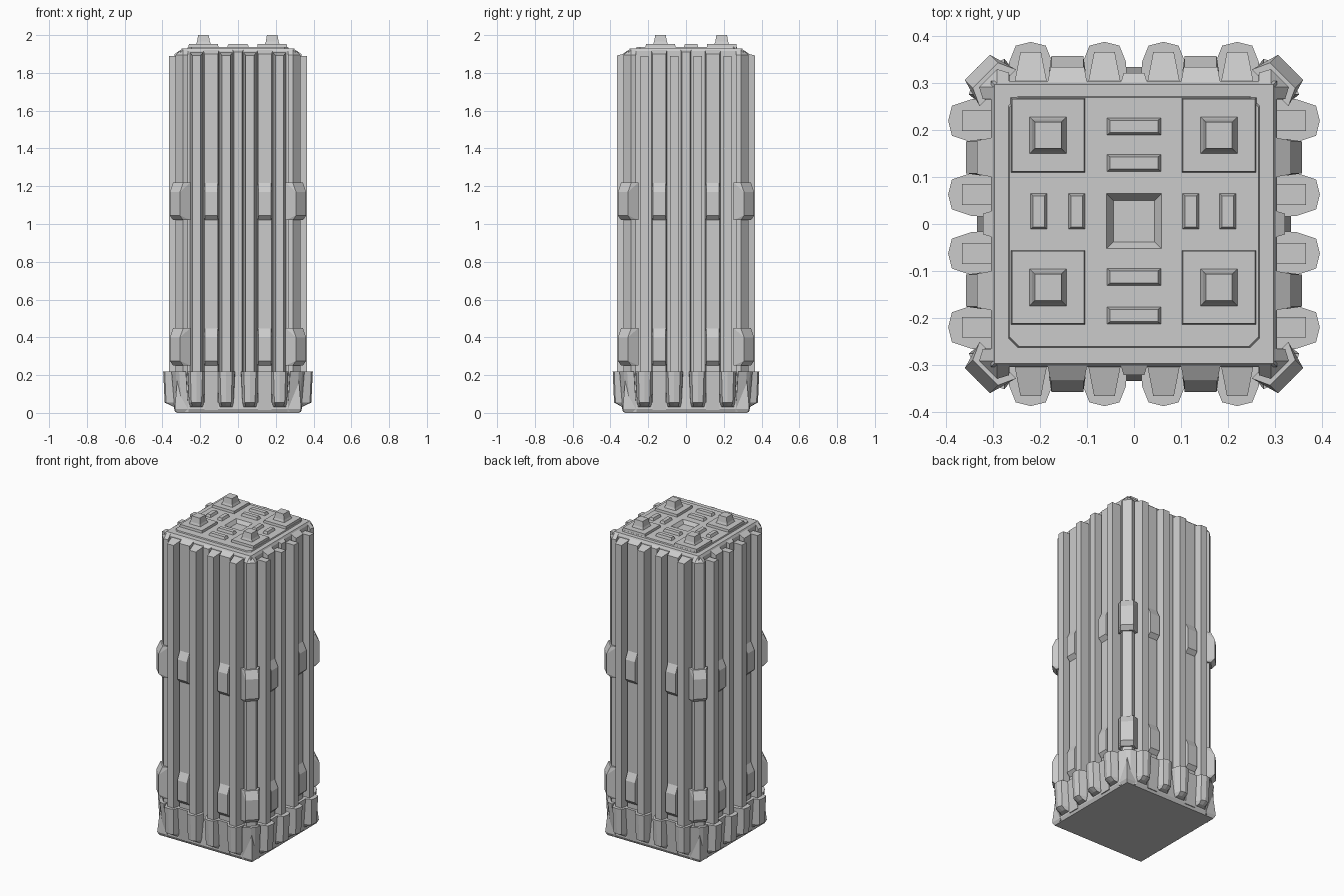
import bpy, bmesh
from mathutils import Matrix
from math import pi

if "Cube" in bpy.data.objects:
    bpy.data.objects.remove(bpy.data.objects["Cube"])


def loft(bm, rings):
    """Closed flat-faced solid through rings of equal point count."""
    vs = [[bm.verts.new(p) for p in r] for r in rings]
    n = len(vs[0])
    for a, b in zip(vs, vs[1:]):
        for i in range(n):
            j = (i + 1) % n
            bm.faces.new((a[i], a[j], b[j], b[i]))
    bm.faces.new(vs[0][::-1])
    bm.faces.new(vs[-1])


def finish(name, bm):
    bmesh.ops.recalc_face_normals(bm, faces=bm.faces)
    me = bpy.data.meshes.new(name)
    bm.to_mesh(me)
    bm.free()
    ob = bpy.data.objects.new(name, me)
    bpy.context.collection.objects.link(ob)
    return ob


def rect(x, y, hx, hy, z):
    return [(x - hx, y - hy, z), (x + hx, y - hy, z), (x + hx, y + hy, z), (x - hx, y + hy, z)]


def block(bm, x, y, *levels):
    """Stack of rectangles given as (half x, half y, z)."""
    loft(bm, [rect(x, y, *l) for l in levels])


def around(name, build):
    """Build a part on the front and repeat it on four sides."""
    bm = bmesh.new()
    for k in range(4):
        part = bmesh.new()
        build(part, k % 2)
        part.transform(Matrix.Rotation(k * pi / 2, 4, 'Z'))
        me = bpy.data.meshes.new("tmp")
        part.to_mesh(me)
        part.free()
        bm.from_mesh(me)
        bpy.data.meshes.remove(me)
    return finish(name, bm)


def strip(bm, t, w_in, d_in, w_out, d_out, levels):
    """Upright bar on the front; levels are (z inner, z outer, outer pull-in)."""
    loft(bm, [[(t - w_in, -d_in, zi), (t - w_out, -d_out + p, zo),
               (t + w_out, -d_out + p, zo), (t + w_in, -d_in, zi)] for zi, zo, p in levels])


# Tower core with bevelled roof edge
bm = bmesh.new()
block(bm, 0, 0, (.305, .305, .1), (.305, .305, 1.915), (.297, .297, 1.93))
core = finish("tower_core", bm)

# Raised roof slab with clipped corners
bm = bmesh.new()
def clipped(h, c, z):
    return [(sx * a, sy * b + .004, z) for sx, sy, a, b in (
        (-1, -1, h - c, h), (1, -1, h - c, h), (1, -1, h, h - c), (1, 1, h, h - c),
        (1, 1, h - c, h), (-1, 1, h - c, h), (-1, 1, h, h - c), (-1, -1, h, h - c))]
loft(bm, [clipped(.271, .02, 1.92), clipped(.265, .02, 1.937)])
slab = finish("roof_slab", bm)

# Central roof pit
bm = bmesh.new()
block(bm, 0, .006, (.044, .044, 1.915), (.062, .062, 1.942))
cutter = finish("pit_cutter", bm)
cutter.hide_render = True
cutter.hide_viewport = True
for ob in (core, slab):
    m = ob.modifiers.new("pit", 'BOOLEAN')
    m.operation = 'DIFFERENCE'
    m.solver = 'EXACT'
    m.object = cutter

# Stepped corner pads and peaks on the roof
bm = bmesh.new()
for x in (-.183, .181):
    for y in (.189, -.135):
        block(bm, x, y, (.08, .08, 1.93), (.077, .077, 1.952))
        block(bm, x, y, (.04, .04, 1.95), (.034, .034, 1.965), (.028, .028, 2.0))
finish("roof_peaks", bm)

# Small roof vents
bm = bmesh.new()
for y in (.208, .13, -.113, -.195):
    block(bm, 0, y, (.06, .02, 1.93), (.051, .013, 1.953))
for x in (-.203, -.122, .121, .2):
    block(bm, x, .027, (.02, .04, 1.93), (.012, .033, 1.953))
finish("roof_vents", bm)


# Flat pilasters between the grooves
def pilasters(bm, side):
    for t in (-.142, .142):
        strip(bm, t, .043, .295, .036, .335, [(.2, .2, 0), (1.925, 1.9, 0)])
    strip(bm, 0, .03, .295, .022, .322, [(.2, .2, 0), (1.925, 1.91, 0)])
around("wall_pilasters", pilasters)


# Slim columns standing in the grooves
def columns(bm, side):
    for t in (-.22, -.063, .063, .22):
        strip(bm, t, .022 if side else .036, .295, .022, .366,
              [(.2, .2, 0), (1.89, 1.89, 0)] if side else
              [(.2, .2, 0), (1.91, 1.892, 0)])
around("groove_columns", columns)


# Chamfered corner piers
def piers(bm, side):
    prof = [(.262, .26), (.266, .322), (.292, .33), (.33, .292), (.322, .266), (.26, .262)]
    loft(bm, [[(x, -y, .2) for x, y in prof], [(x, -y, 1.895) for x, y in prof],
              [(min(x, .297), -min(y, .297), 1.928) for x, y in prof]])
around("corner_piers", piers)


# Two rows of bay boxes on pilasters and corners
def bays(bm, side):
    for z in (.25, 1.02):
        lv = [(z, z, .024), (z, z + .025, 0), (z + .2, z + .15, 0), (z + .2, z + .2, .024)]
        for t in (-.142, .142):
            strip(bm, t, .039, .325, .034, .358, lv)
        corner = bmesh.new()
        strip(corner, 0, .055, .41, .038, .472, lv)
        corner.transform(Matrix.Rotation(pi / 4, 4, 'Z'))
        me = bpy.data.meshes.new("tmp")
        corner.to_mesh(me)
        corner.free()
        bm.from_mesh(me)
        bpy.data.meshes.remove(me)
around("bay_boxes", bays)

# Base block
bm = bmesh.new()
block(bm, 0, 0, (.325, .325, 0), (.335, .335, .02), (.318, .318, .22))
finish("base_block", bm)


# Skirt panels and rounded skirt corners
def panels(bm, side):
    for t in (-.142, .142):
        strip(bm, t, .036, .3, .036, .352, [(.01, .015, .015), (.22, .22, 0)])
    prof = [(.272, .27), (.276, .352), (.322, .33), (.34, .312), (.352, .276), (.27, .272)]
    loft(bm, [[(x * .95, -y * .95, .005) for x, y in prof], [(x, -y, .22) for x, y in prof]])
around("skirt_panels", panels)


# Faceted buttress teeth below each column
def teeth(bm, side):
    for t in (-.22, -.063, .063, .22):
        d = .396 if side else .388
        prof = [(-.048, .3), (-.046, .345), (-.032, d - .008), (0, d),
                (.032, d - .008), (.046, .345), (.048, .3)]
        loft(bm, [[(t + x * .7, -y + max(0, y - .33) * .6, .03 + (y > .35) * .01) for x, y in prof],
                  [(t + x * .85, -y + max(0, y - .3) * .08, .055) for x, y in prof],
                  [(t + x, -y, .22) for x, y in prof]])
around("skirt_teeth", teeth)
